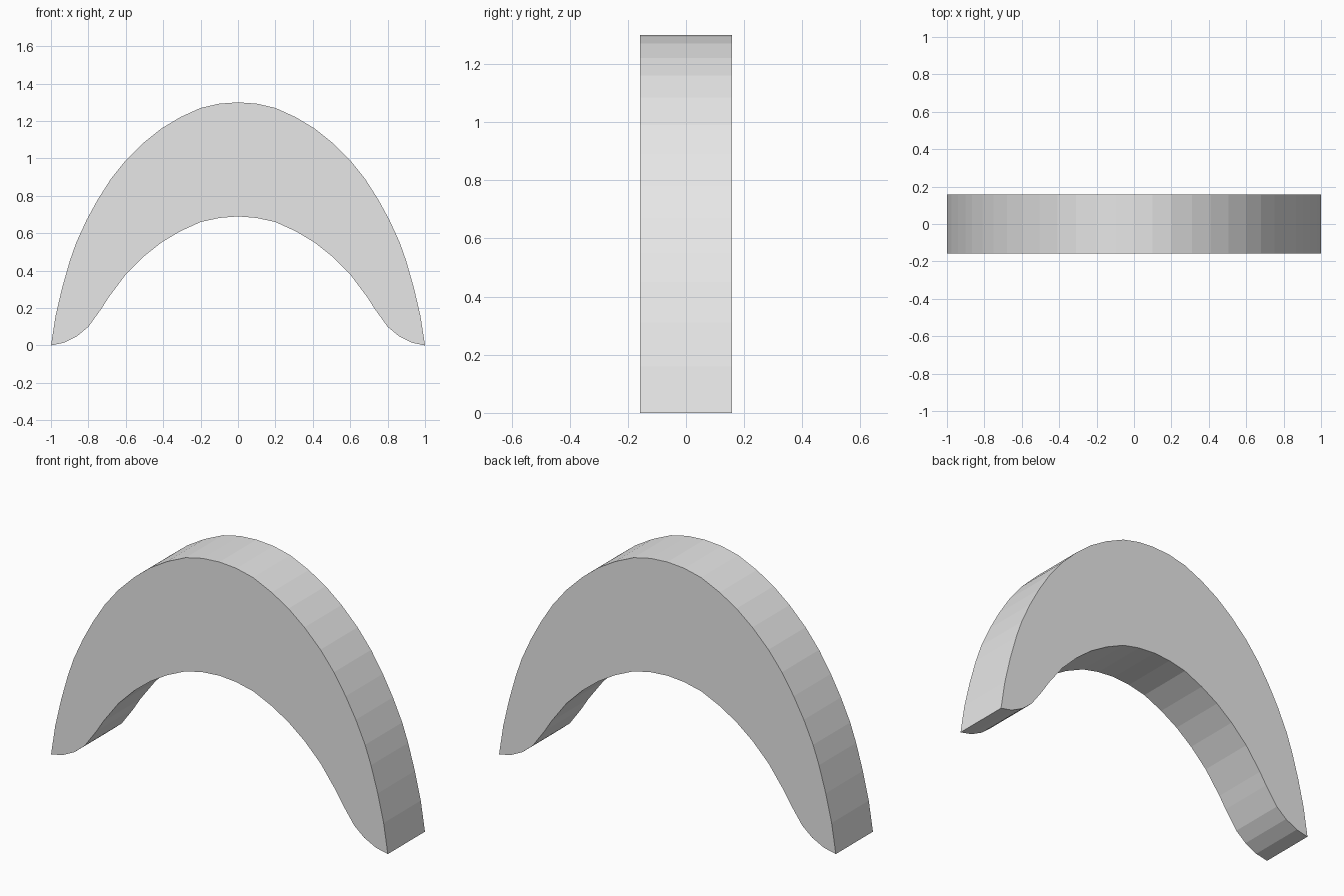
import bpy, bmesh

cube = bpy.data.objects.get("Cube")
if cube:
    bpy.data.objects.remove(cube, do_unlink=True)

DEPTH = 0.315

# Right half of the arch profile (x, z): crown to foot tip, then the underside
outer = [(0, 1.3), (0.1, 1.293), (0.2, 1.27), (0.31, 1.22), (0.41, 1.16),
         (0.505, 1.084), (0.6, 0.99), (0.68, 0.89), (0.75, 0.78), (0.81, 0.67),
         (0.865, 0.55), (0.9, 0.45), (0.94, 0.31), (0.975, 0.16), (1, 0)]
inner = [(0, 0.69), (0.1, 0.682), (0.2, 0.66), (0.31, 0.61), (0.41, 0.55),
         (0.505, 0.475), (0.6, 0.38), (0.69, 0.26), (0.73, 0.197), (0.8, 0.1),
         (0.86, 0.05), (0.93, 0.015)]


def mirrored(points):
    """Whole curve from left to right, from its right half."""
    return [(-x, z) for x, z in reversed(points[1:])] + points


# Closed outline, extruded through the depth
outline = mirrored(outer) + mirrored(inner)[::-1]
bm = bmesh.new()
front = bm.faces.new([bm.verts.new((x, -DEPTH / 2, z)) for x, z in outline])
extruded = bmesh.ops.extrude_face_region(bm, geom=[front], use_keep_orig=True)
back = [v for v in extruded["geom"] if isinstance(v, bmesh.types.BMVert)]
bmesh.ops.translate(bm, verts=back, vec=(0, DEPTH, 0))
bmesh.ops.recalc_face_normals(bm, faces=bm.faces)
mesh = bpy.data.meshes.new("arch")
bm.to_mesh(mesh)
bm.free()

# Plain light grey
grey = bpy.data.materials.new("light grey")
grey.use_nodes = True
color = (0.8, 0.8, 0.8, 1)
grey.diffuse_color = color
grey.node_tree.nodes["Principled BSDF"].inputs["Base Color"].default_value = color
mesh.materials.append(grey)

arch = bpy.data.objects.new("arch", mesh)
bpy.context.collection.objects.link(arch)
